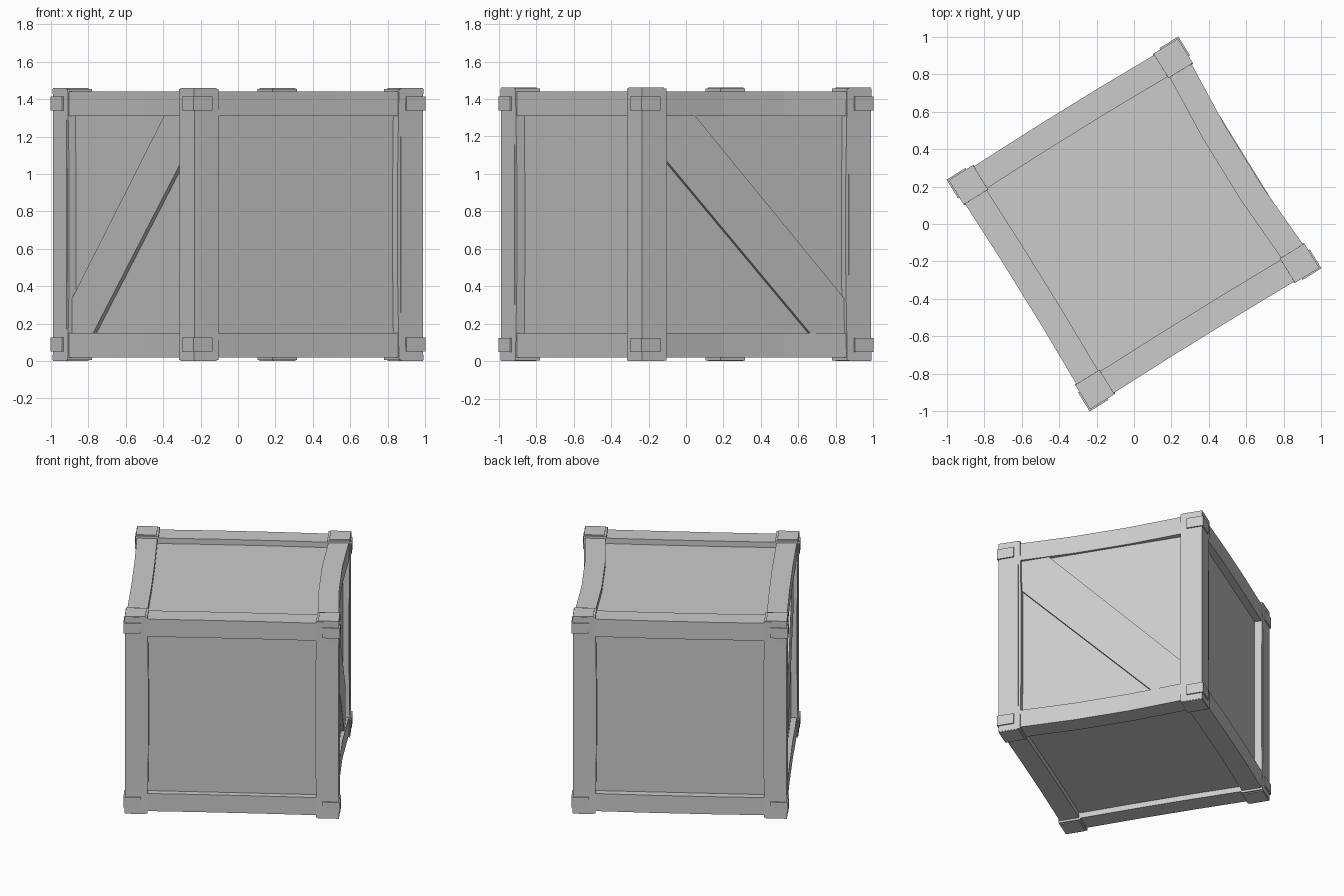
import bpy, bmesh, math
from mathutils import Vector, Matrix

if "Cube" in bpy.data.objects:
    bpy.data.objects.remove(bpy.data.objects["Cube"])

grey = bpy.data.materials.new("weathered_grey")
grey.use_nodes = True
colour = (0.6, 0.6, 0.6, 1)
grey.diffuse_color = colour
grey.node_tree.nodes["Principled BSDF"].inputs["Base Color"].default_value = colour

TURN = math.radians(31.7)   # the crate stands turned on its base
HALF = 0.72                 # outer face of the posts
INNER = 0.567               # inner edge of posts and rails
TOP = 1.46


def finish(name, bm):
    bmesh.ops.recalc_face_normals(bm, faces=bm.faces)
    mesh = bpy.data.meshes.new(name)
    bm.to_mesh(mesh)
    bm.free()
    mesh.materials.append(grey)
    ob = bpy.data.objects.new(name, mesh)
    ob.rotation_euler.z = TURN
    bpy.context.collection.objects.link(ob)


def beam(name, lo, hi, axis=None, bow=(0, 0, 0)):
    """Box from lo to hi; with an axis, its middle is bowed a little."""
    lo, hi = Vector(lo), Vector(hi)
    size, mid = hi - lo, (lo + hi) / 2
    bm = bmesh.new()
    bmesh.ops.create_cube(bm, size=1)
    bmesh.ops.transform(bm, matrix=Matrix.Translation(mid) @ Matrix.Diagonal((*size, 1)), verts=bm.verts)
    if axis is not None:
        along = [e for e in bm.edges if abs(e.verts[0].co[axis] - e.verts[1].co[axis]) > 0.001]
        bmesh.ops.subdivide_edges(bm, edges=along, cuts=2)
        for v in bm.verts:
            if abs(v.co[axis] - mid[axis]) < size[axis] / 4:
                v.co += Vector(bow)
    finish(name, bm)


def span(sign, a, b):
    """Ordered range between a and b on the given side."""
    return sorted((sign * a, sign * b))


# Inner box that forms the recessed panels
beam("panels", (-0.672, -0.665, 0.06), (0.672, 0.665, 1.4))

# Corner posts with square end blocks
sides = {-1: "right", 1: "left"}
ends = {-1: "front", 1: "back"}
for sx in sides:
    for sy in ends:
        label = ends[sy] + "_" + sides[sx]
        x, y = span(sx, INNER, HALF), span(sy, INNER, HALF)
        beam(label + "_post", (x[0], y[0], 0.005), (x[1], y[1], TOP - 0.005),
             2, (-0.006 * sx, -0.006 * sy, 0))
        x, y = span(sx, 0.61, 0.728), span(sy, 0.61, 0.728)
        for tag, z in (("lower", 0.05), ("upper", 1.338)):
            beam(f"{label}_{tag}_block", (x[0], y[0], z), (x[1], y[1], z + 0.075))
        # Slightly raised post ends
        x, y = span(sx, 0.58, 0.718), span(sy, 0.58, 0.718)
        beam(label + "_post_core", (x[0], y[0], 0), (x[1], y[1], TOP))

# Horizontal rails around the bottom and top
for tag, z0, z1 in (("lower", 0.02, 0.15), ("upper", 1.31, 1.44)):
    for s in (-1, 1):
        a, b = span(s, INNER + 0.008, 0.712)
        pull = -0.022 if s > 0 else 0.006
        beam(f"{sides[s]}_{tag}_rail", (a, -0.58, z0), (b, 0.58, z1), 1, (pull, 0, 0))
        pull = 0.006 if s > 0 else 0.004
        beam(f"{ends[s]}_{tag}_rail", (-0.58, a, z0), (0.58, b, z1), 0, (0, pull, 0))

# Wide diagonal board on each of the two braced sides
outline = [(-0.58, 1.1), (-0.58, 1.33), (-0.39, 1.33), (0.58, 0.32), (0.58, 0.13), (0.37, 0.13)]
for s in (-1, 1):
    bm = bmesh.new()
    face = bm.faces.new([bm.verts.new((s * 0.64, y, z)) for y, z in outline])
    out = bmesh.ops.extrude_face_region(bm, geom=[face])
    moved = [g for g in out["geom"] if isinstance(g, bmesh.types.BMVert)]
    bmesh.ops.translate(bm, verts=moved, vec=(s * 0.054, 0, 0))
    finish(sides[s] + "_diagonal_brace", bm)
